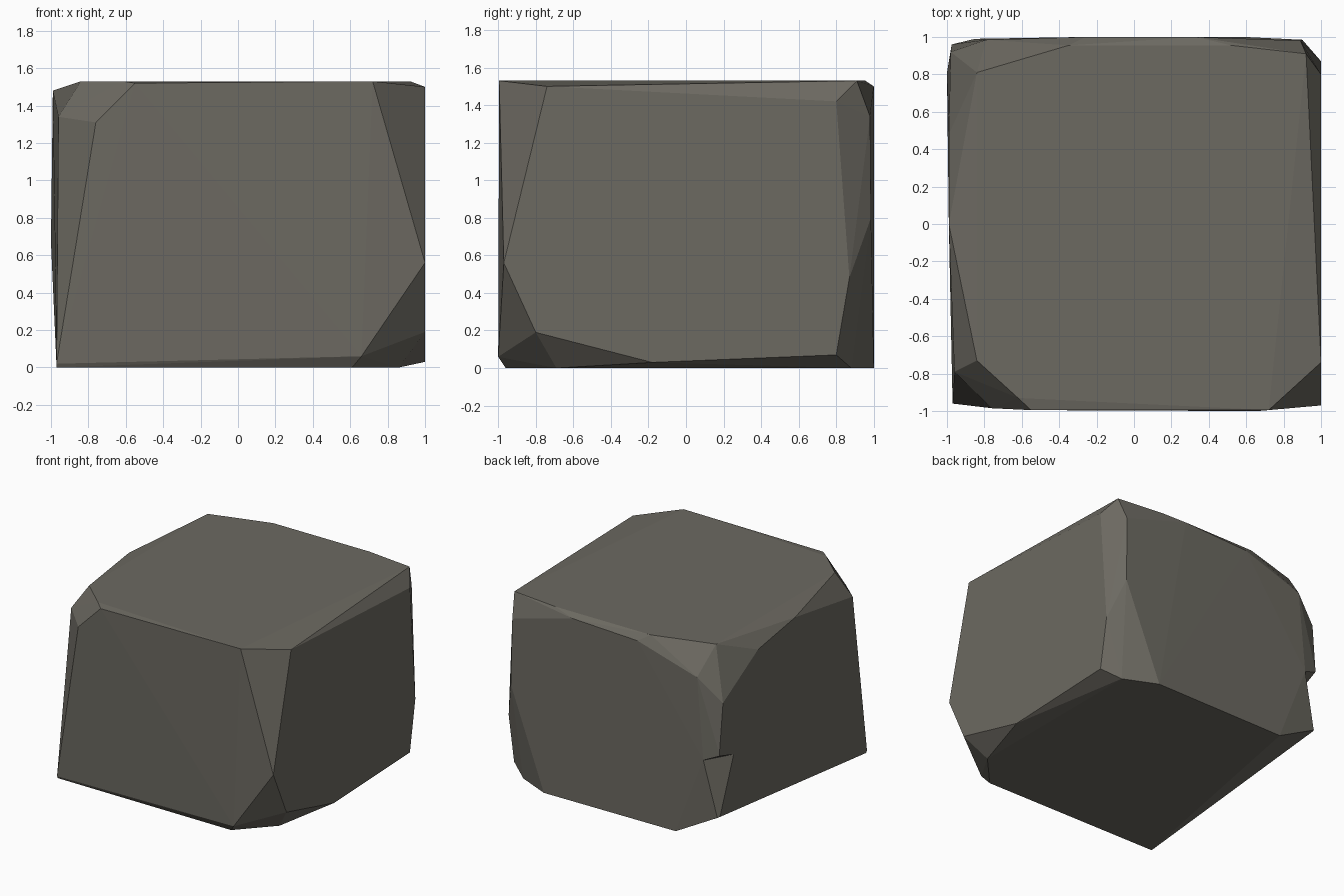
import bpy, bmesh, math

if "Cube" in bpy.data.objects:
    bpy.data.objects.remove(bpy.data.objects["Cube"])

stone = bpy.data.materials.new("warm grey stone")
stone.diffuse_color = (0.15, 0.142, 0.12, 1)
stone.use_nodes = True
stone.node_tree.nodes["Principled BSDF"].inputs["Base Color"].default_value = stone.diffuse_color


def hull(name, points):
    """Flat-faced convex solid wrapped around a few corner points."""
    bm = bmesh.new()
    for p in points:
        bm.verts.new(p)
    res = bmesh.ops.convex_hull(bm, input=list(bm.verts))
    loose = {g for key in ("geom_interior", "geom_unused") for g in res[key]
             if isinstance(g, bmesh.types.BMVert)}
    loose |= {v for v in bm.verts if not v.link_faces}
    bmesh.ops.delete(bm, geom=list(loose), context='VERTS')
    bmesh.ops.dissolve_limit(bm, angle_limit=math.radians(0.5),
                             verts=list(bm.verts), edges=list(bm.edges))
    bmesh.ops.recalc_face_normals(bm, faces=list(bm.faces))
    me = bpy.data.meshes.new(name)
    bm.to_mesh(me)
    bm.free()
    me.materials.append(stone)
    ob = bpy.data.objects.new(name, me)
    bpy.context.collection.objects.link(ob)
    return ob


# Outline of the flat top and of the flat underside
top = [(x, y, 1.53) for x, y in [(-.84, .81), (-.35, .955), (.52, .955), (.92, .91),
                                 (.72, -.995), (-.62, -.93), (-.84, -.73)]]
base = [(x, y, 0) for x, y in [(-.97, -.95), (.61, -.96), (.86, -.69),
                               (.86, .88), (.59, 1), (-.6, .99)]]

# Chipped shoulders below the top
shoulder = [(1, -.74, 1.50), (-.55, -.995, 1.52), (-.76, -.985, 1.31), (-.96, -.79, 1.34),
            (-.99, 0, 1.48), (-.99, .48, 1.40), (-.98, .92, 1.125), (-.79, .985, 1.31),
            (-.26, 1, 1.475), (.33, 1, 1.50), (.89, .98, 1.34), (1, .8, 1.42)]

# Worn upright edges
sides = [(.9, .985, .8), (1, .87, .48), (1, -.97, .56),
         (-.85, .99, .65), (-1, .81, .67), (-.975, .96, .72)]

# Chipped lower corners
foot = [(-.97, .96, .2), (1, .8, .07), (1, -.18, .03),
        (1, -.8, .19), (.66, -1, .06), (-.97, -.96, .02)]

block = hull("stone_block", top + shoulder + sides + foot + base)

# Broken-out notch on the back left edge
cutter = hull("notch_cutter", [(-.965, .955, .18), (-.75, 1.11, .635), (-1.08, .714, .68),
                               (-1.2, 1.2, .1), (-1.2, 1.2, .9)])
cut = block.modifiers.new("notch", 'BOOLEAN')
cut.operation = 'DIFFERENCE'
cut.solver = 'EXACT'
cut.object = cutter
cutter.hide_render = True

# Bake the notch and remove the cutter
bpy.context.view_layer.update()
ev = block.evaluated_get(bpy.context.evaluated_depsgraph_get())
baked = bpy.data.meshes.new_from_object(ev)
block.modifiers.clear()
block.data = baked
bpy.data.objects.remove(cutter)
